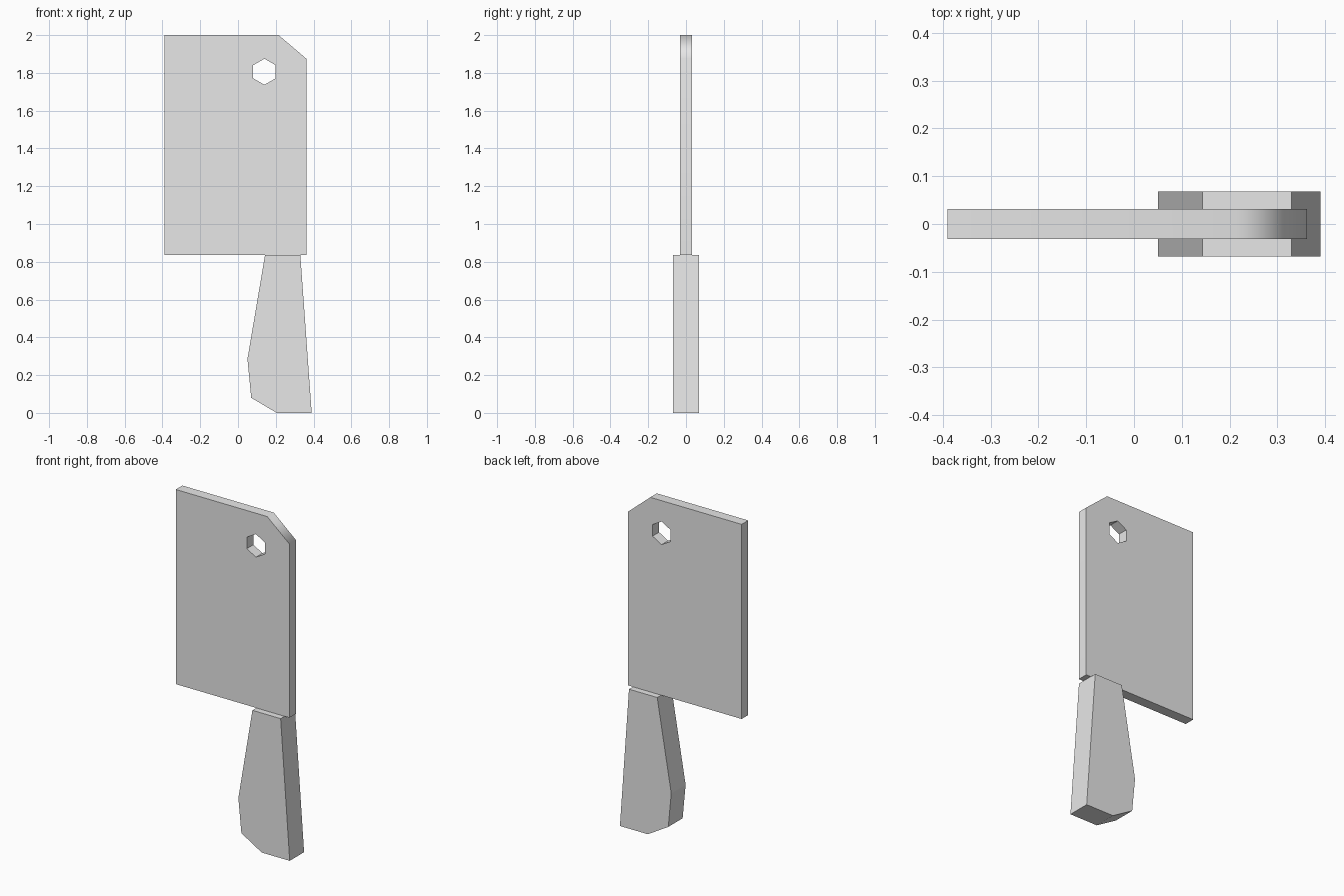
import bpy
import bmesh
from math import sin, cos, pi, radians
from mathutils import Vector

if "Cube" in bpy.data.objects:
    bpy.data.objects.remove(bpy.data.objects["Cube"], do_unlink=True)

grey = bpy.data.materials.new("plain grey")
grey.use_nodes = True
grey.diffuse_color = (0.8, 0.8, 0.8, 1)
bsdf = next(n for n in grey.node_tree.nodes if n.type == "BSDF_PRINCIPLED")
bsdf.inputs["Base Color"].default_value = grey.diffuse_color


def plate(name, loops, half, smooth_limit=0):
    """Fill x-z outlines (the first is the rim, others are holes) and extrude along y."""
    bm = bmesh.new()
    edges = []
    for loop in loops:
        verts = [bm.verts.new((x, -half, z)) for x, z in loop]
        edges += [bm.edges.new((a, b)) for a, b in zip(verts, verts[1:] + verts[:1])]
    bmesh.ops.triangle_fill(bm, edges=edges, use_beauty=True, normal=(0, -1, 0))
    extruded = bmesh.ops.extrude_face_region(bm, geom=bm.faces[:], use_keep_orig=True)
    moved = [v for v in extruded["geom"] if isinstance(v, bmesh.types.BMVert)]
    bmesh.ops.translate(bm, verts=moved, vec=Vector((0, 2 * half, 0)))
    bmesh.ops.recalc_face_normals(bm, faces=bm.faces[:])
    for face in bm.faces:
        face.smooth = smooth_limit > 0
    for edge in bm.edges:
        edge.smooth = edge.calc_face_angle(pi) < radians(smooth_limit)
    mesh = bpy.data.meshes.new(name)
    bm.to_mesh(mesh)
    bm.free()
    mesh.materials.append(grey)
    obj = bpy.data.objects.new(name, mesh)
    bpy.context.collection.objects.link(obj)
    return obj


# Blade with a clipped corner and a six-sided hanging hole
rim = [(-0.39, 0.835), (0.362, 0.835), (0.362, 1.875), (0.215, 2), (-0.39, 2)]
hole = [(0.14 + 0.069 * sin(i * pi / 3), 1.806 + 0.069 * cos(i * pi / 3)) for i in range(6)]
blade = plate("blade", [rim, hole], 0.031, smooth_limit=55)
weighted = blade.modifiers.new("weighted normals", "WEIGHTED_NORMAL")
weighted.keep_sharp = True

# Thicker flared handle
grip = [(0.143, 0.835), (0.33, 0.835), (0.39, 0), (0.205, 0), (0.07, 0.08), (0.05, 0.285)]
plate("handle", [grip], 0.068)
